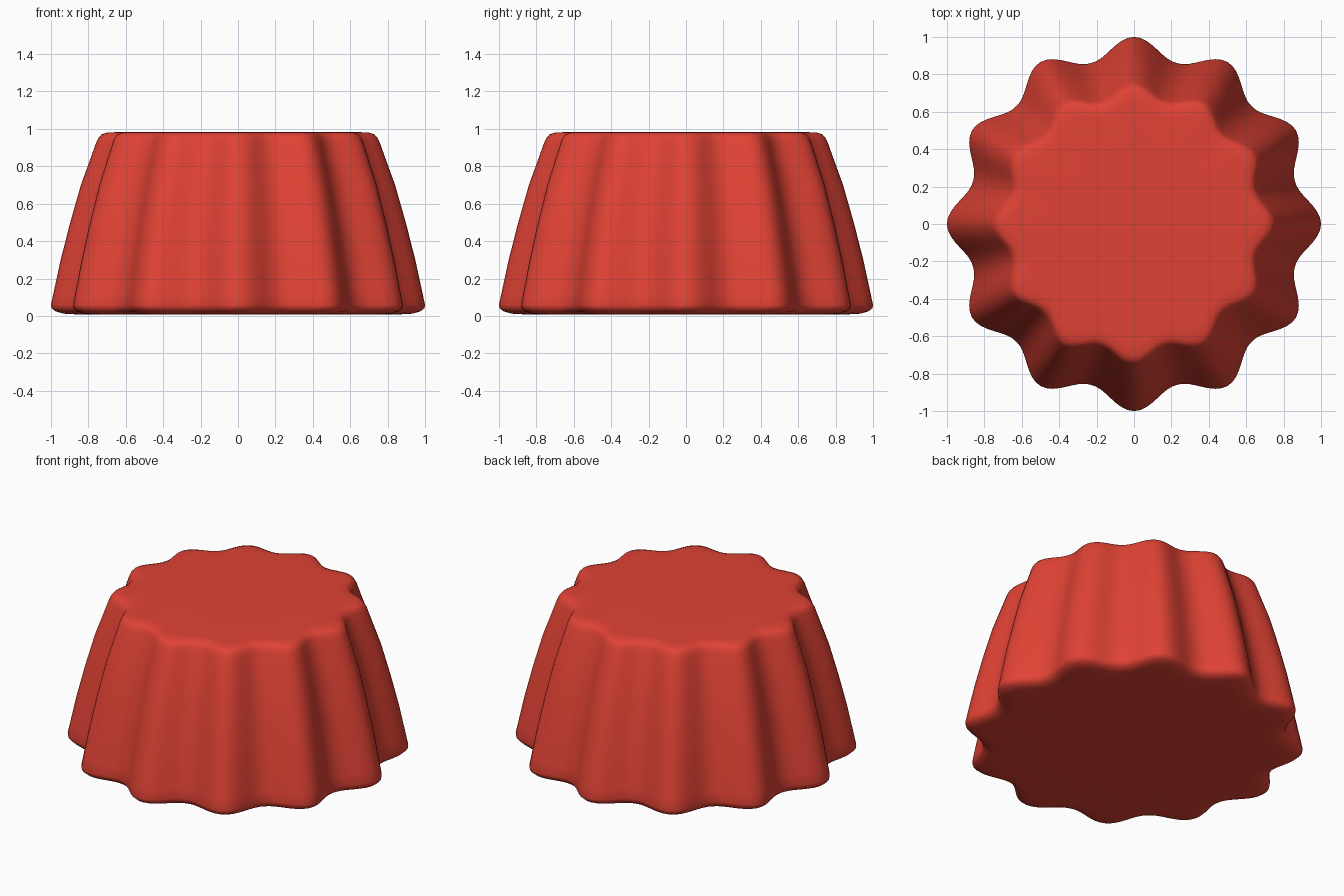
import bpy, bmesh
from math import sin, cos, pi

if "Cube" in bpy.data.objects:
    bpy.data.objects.remove(bpy.data.objects["Cube"])

N, LOBES = 192, 12

# side profile: (lobe peak radius, valley radius, height)
profile = [(0.40, 0.38, 0.008), (0.86, 0.78, 0.008), (0.93, 0.835, 0.012),
           (0.975, 0.87, 0.024), (0.997, 0.886, 0.042), (1.0, 0.89, 0.06),
           (0.987, 0.881, 0.12), (0.948, 0.849, 0.30), (0.897, 0.805, 0.50),
           (0.84, 0.757, 0.70), (0.782, 0.706, 0.86), (0.757, 0.684, 0.93),
           (0.746, 0.674, 0.952), (0.73, 0.66, 0.97), (0.70, 0.637, 0.98),
           (0.64, 0.59, 0.983), (0.30, 0.29, 0.983)]

# fluted tapered body, stacked rings
bm = bmesh.new()
rings = []
for peak, valley, z in profile:
    ring = []
    for i in range(N):
        a = 2 * pi * i / N
        w = 0.5 + 0.5 * cos(LOBES * a)
        r = valley + (peak - valley) * w ** 1.1
        ring.append(bm.verts.new((r * cos(a), r * sin(a), z)))
    rings.append(ring)
for lo, hi in zip(rings, rings[1:]):
    for i in range(N):
        j = (i + 1) % N
        bm.faces.new((lo[i], lo[j], hi[j], hi[i]))

# base and top closed with fans
for ring in (rings[0], rings[-1]):
    c = bm.verts.new((0, 0, ring[0].co.z))
    for i in range(N):
        bm.faces.new((ring[i], ring[(i + 1) % N], c))
bmesh.ops.recalc_face_normals(bm, faces=bm.faces)
for f in bm.faces:
    f.smooth = True

mesh = bpy.data.meshes.new("fluted_body")
bm.to_mesh(mesh)
bm.free()
obj = bpy.data.objects.new("fluted_body", mesh)
bpy.context.collection.objects.link(obj)

# red colour
mat = bpy.data.materials.new("red")
mat.diffuse_color = (0.75, 0.055, 0.035, 1)
mat.use_nodes = True
mat.node_tree.nodes["Principled BSDF"].inputs["Base Color"].default_value = mat.diffuse_color
mesh.materials.append(mat)
